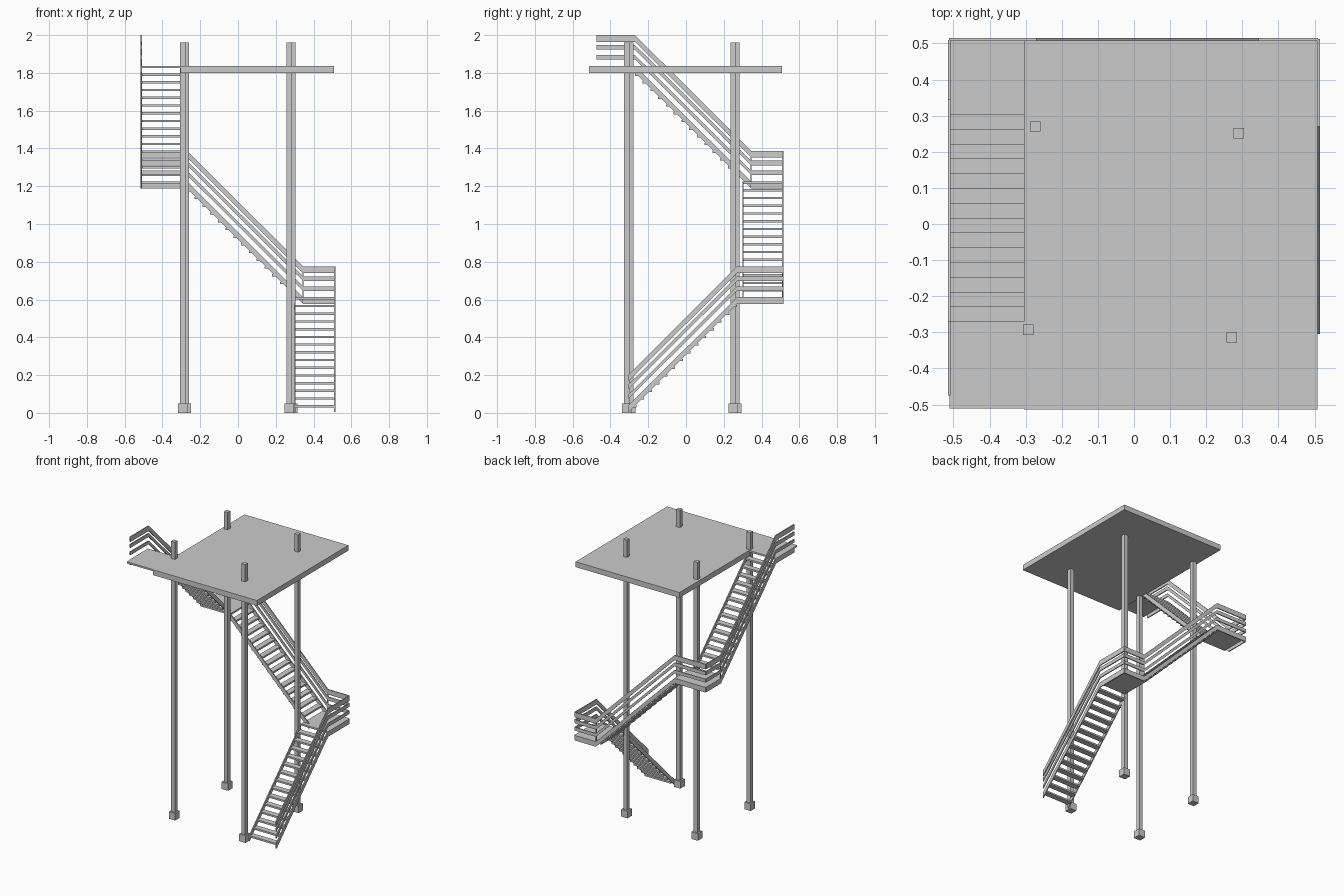
import bpy, bmesh
from math import pi
from mathutils import Matrix

if "Cube" in bpy.data.objects:
    bpy.data.objects.remove(bpy.data.objects["Cube"])

RISE = 0.6125            # height of one flight
STEP = 0.041             # tread depth
N = 15                   # risers per flight
U0, U1 = -0.345, 0.27    # slope start and end along a flight
INNER, OUTER = 0.304, 0.509


def finish(name, bm, mat=Matrix()):
    bmesh.ops.recalc_face_normals(bm, faces=bm.faces)
    me = bpy.data.meshes.new(name)
    bm.to_mesh(me)
    bm.free()
    ob = bpy.data.objects.new(name, me)
    ob.matrix_world = mat
    bpy.context.collection.objects.link(ob)
    return ob


def add_box(bm, lo, hi):
    c = [(a + b) / 2 for a, b in zip(lo, hi)]
    s = [b - a for a, b in zip(lo, hi)]
    bmesh.ops.create_cube(bm, size=1, matrix=Matrix.Translation(c) @ Matrix.Diagonal((*s, 1)))


def box(name, lo, hi, mat=Matrix()):
    bm = bmesh.new()
    add_box(bm, lo, hi)
    return finish(name, bm, mat)


def band(name, path, top, bottom, x0, x1, mat):
    """Flat bar following a (y, z) path, between two height offsets."""
    bm = bmesh.new()
    rings = [[bm.verts.new((x, y, z + o)) for x, o in
              ((x0, top), (x1, top), (x1, bottom), (x0, bottom))] for y, z in path]
    for a, b in zip(rings, rings[1:]):
        for i in range(4):
            j = (i + 1) % 4
            bm.faces.new((a[i], a[j], b[j], b[i]))
    bm.faces.new(rings[0])
    bm.faces.new(rings[-1][::-1])
    return finish(name, bm, mat)


# Three identical flights, each turned a quarter and raised one storey
for k in range(3):
    mat = Matrix.Translation((0, 0, k * RISE)) @ Matrix.Rotation(k * pi / 2, 4, 'Z')
    tag = f"_{k + 1}"

    # treads
    bm = bmesh.new()
    for i in range(1, N):
        y, z = U0 + i * STEP, i * RISE / N
        add_box(bm, (INNER, y, z - 0.012), (OUTER, y + STEP, z))
    finish("treads" + tag, bm, mat)

    # landing plate at the top of the flight
    box("landing" + tag, (INNER, U1, RISE - 0.012), (0.511, 0.511, RISE), mat)

    # outer stringer and handrails
    start = [(-OUTER, 0), (U0, 0)] if k else [(U0 + STEP, RISE / N)]
    path = start + [(U1, RISE), (0.475 if k == 2 else 0.512, RISE)]
    for name, top, bottom in (("stringer", 0, -0.036), ("low_rail", 0.057, 0.034),
                              ("mid_rail", 0.11, 0.085), ("top_rail", 0.1625, 0.127)):
        band(name + tag, path, top, bottom, 0.508, 0.515, mat)

    # inner stringer
    band("inner_stringer" + tag, [start[-1], (U1, RISE)], 0, -0.036, 0.298, 0.305, mat)

    # slim post where the slope begins
    if k:
        box("rail_post" + tag, (0.508, U0 - 0.003, -0.03), (0.514, U0 + 0.003, 0.16), mat)

# top deck
box("deck", (-0.305, -0.514, 1.80), (0.508, 0.508, 1.8375))

# columns with footings
for i, (x, y) in enumerate(((-0.274, 0.27), (0.290, 0.251), (-0.293, -0.293), (0.271, -0.313))):
    box(f"column_{i + 1}", (x - 0.0145, y - 0.0145, 0), (x + 0.0145, y + 0.0145, 1.96))
    box(f"footing_{i + 1}", (x - 0.025, y - 0.025, 0), (x + 0.025, y + 0.025, 0.05))
